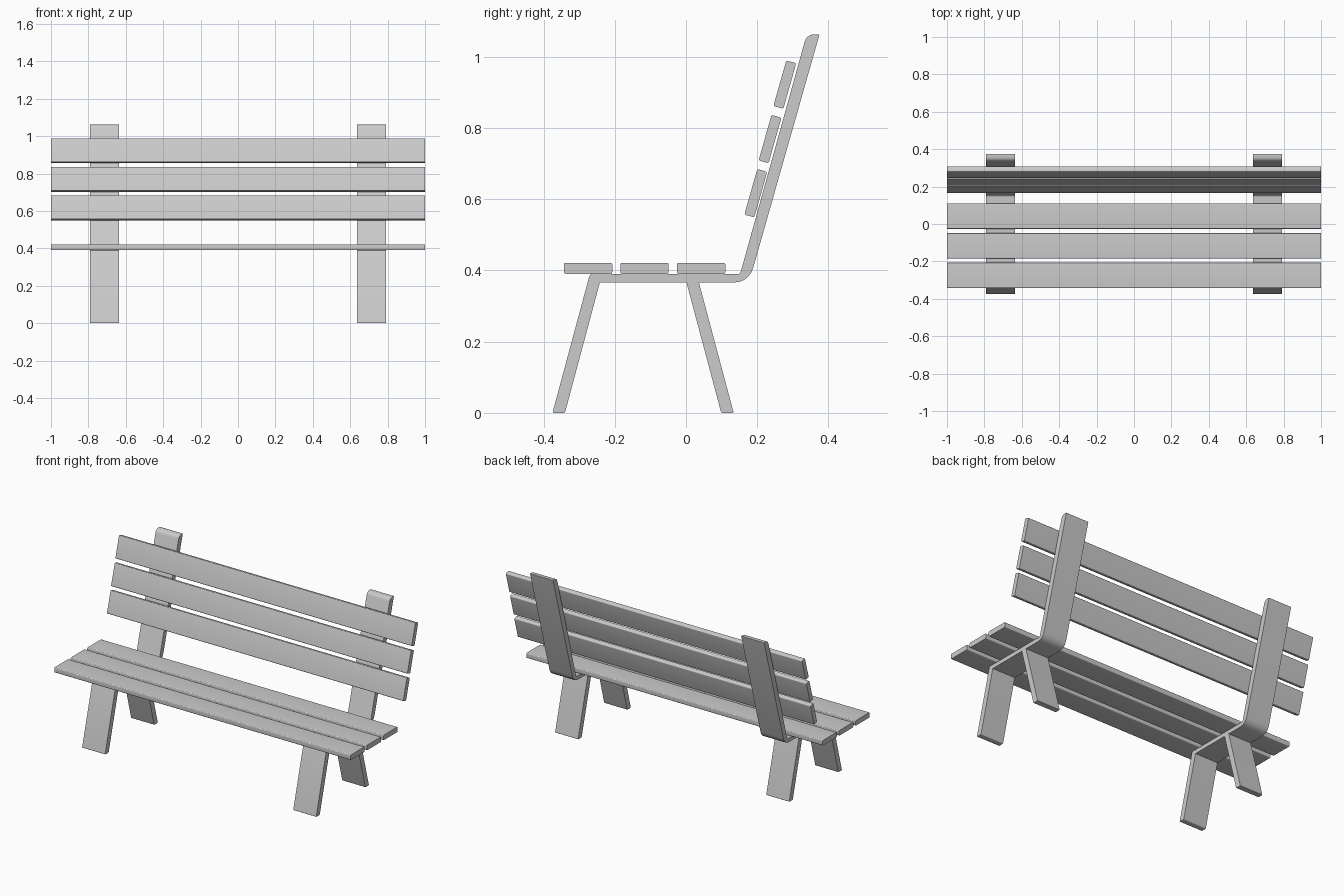
import bpy, bmesh, math
from mathutils import Vector, Matrix

if "Cube" in bpy.data.objects:
    bpy.data.objects.remove(bpy.data.objects["Cube"])


def rounded(corners, steps=5):
    """Outline from (y, z, cut) corners, each rounded off by its cut length."""
    pts, n = [], len(corners)
    for i, (y, z, d) in enumerate(corners):
        p = Vector((y, z))
        if d == 0:
            pts.append(p)
            continue
        a = p + (Vector(corners[i - 1][:2]) - p).normalized() * d
        b = p + (Vector(corners[(i + 1) % n][:2]) - p).normalized() * d
        for k in range(steps + 1):
            t = k / steps
            pts.append(a * (1 - t) ** 2 + p * 2 * t * (1 - t) + b * t * t)
    return pts


def extrude_x(name, corners, width, x=0, y=0, z=0, tilt=0):
    """Extrude a side outline along x, centred on x, tilted about x."""
    bm = bmesh.new()
    face = bm.faces.new([bm.verts.new((-width / 2, p.x, p.y)) for p in rounded(corners)])
    new = bmesh.ops.extrude_face_region(bm, geom=[face])["geom"]
    bmesh.ops.translate(bm, vec=(width, 0, 0),
                        verts=[v for v in new if isinstance(v, bmesh.types.BMVert)])
    bmesh.ops.recalc_face_normals(bm, faces=bm.faces)
    bm.transform(Matrix.Translation((x, y, z)) @ Matrix.Rotation(tilt, 4, 'X'))
    mesh = bpy.data.meshes.new(name)
    bm.to_mesh(mesh)
    bm.free()
    obj = bpy.data.objects.new(name, mesh)
    bpy.context.collection.objects.link(obj)
    bpy.context.view_layer.objects.active = obj
    bpy.ops.object.select_all(action='DESELECT')
    obj.select_set(True)
    bpy.ops.object.shade_smooth_by_angle(angle=math.radians(35))
    return obj


def slat(name, depth, height, y, z, tilt=0):
    a, b, c = depth / 2, height / 2, 0.006
    extrude_x(name, [(-a, -b, c), (a, -b, c), (a, b, c), (-a, b, c)], 2.0, 0, y, z, tilt)


# Side frames: front leg, seat bar and back post bent from one plank
frame = [(-0.375, 0, 0.005), (-0.340, 0, 0.005), (-0.242, 0.366, 0),
         (0.177, 0.366, 0.045), (0.375, 1.063, 0.003), (0.339, 1.063, 0.022),
         (0.152, 0.39, 0.008), (-0.270, 0.39, 0.008)]
rear_leg = [(0.099, 0, 0.005), (0.134, 0, 0.005), (0.031, 0.386, 0), (-0.004, 0.386, 0)]
for side, x in (("left", -0.7125), ("right", 0.7125)):
    extrude_x("frame_" + side, frame, 0.155, x)
    extrude_x("rear_leg_" + side, rear_leg, 0.155, x)

# Seat slats
for i, y in enumerate((-0.275, -0.1165, 0.0425)):
    slat(f"seat_slat_{i + 1}", 0.136, 0.031, y, 0.406)

# Leaning back slats
for i, (y, z) in enumerate(((0.196, 0.617), (0.236, 0.769), (0.2775, 0.922))):
    slat(f"back_slat_{i + 1}", 0.029, 0.133, y, z, math.radians(-15.8))
